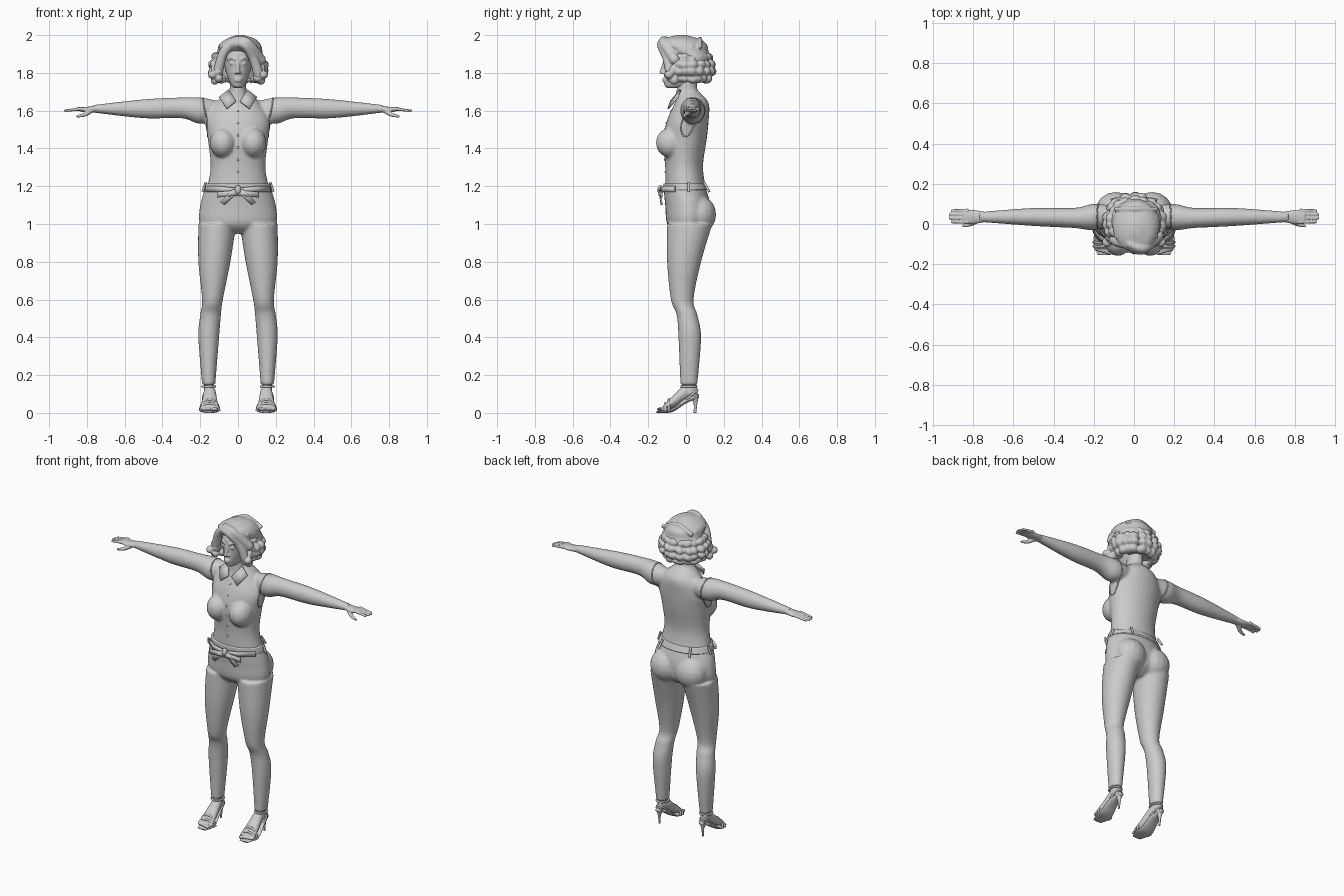
import bpy, bmesh, math, random
from mathutils import Vector, Matrix

random.seed(4)
cube = bpy.data.objects.get("Cube")
if cube:
    bpy.data.objects.remove(cube, do_unlink=True)

shade = (.6, .6, .6, 1)
grey = bpy.data.materials.new("plain grey")
grey.use_nodes = True
grey.diffuse_color = shade
grey.node_tree.nodes["Principled BSDF"].inputs["Base Color"].default_value = shade


def spline(rows, steps):
    """Smooth interpolation through rows of numbers."""
    rows = [Vector(row) for row in rows]
    last = len(rows) - 1
    out = []
    for i in range(last):
        start, end = rows[i], rows[i + 1]
        leave = (end - rows[max(i - 1, 0)]) / 2
        arrive = (rows[min(i + 2, last)] - start) / 2
        for k in range(steps):
            t = k / steps
            u = 1 - t
            out.append(start * (1 + 2 * t) * u * u + leave * t * u * u
                       + end * t * t * (1 + 2 * u) - arrive * t * t * u)
    return out + [rows[last]]


def sides_of(mirror):
    return (1, -1) if mirror else (1,)


def tube(bm, axis, rings, mirror=False, count=32, steps=6):
    """Loft of ovals; each ring is position, then low and high of the two other axes."""
    for side in sides_of(mirror):
        loops = []
        for t, a_low, a_high, b_low, b_high in spline(rings, steps):
            loop = []
            for i in range(count):
                turn = math.tau * i / count
                a = (a_low + a_high + (a_high - a_low) * math.cos(turn)) / 2
                b = (b_low + b_high + (b_high - b_low) * math.sin(turn)) / 2
                x, y, z = {"x": (t, a, b), "y": (a, t, b), "z": (a, b, t)}[axis]
                loop.append(bm.verts.new((x * side, y, z)))
            loops.append(loop)
        for low, high in zip(loops, loops[1:]):
            for i in range(count):
                j = (i + 1) % count
                bm.faces.new((low[i], low[j], high[j], high[i]))
        bm.faces.new(loops[0])
        bm.faces.new(loops[-1])


def column(bm, rings):
    """Upright centred loft; each ring is height, half width, front and back."""
    tube(bm, "z", [(z, -half, half, front, back) for z, half, front, back in rings])


def ball(bm, at, size, mirror=False, tilt=0):
    for side in sides_of(mirror):
        place = Matrix.Translation((at[0] * side, at[1], at[2]))
        matrix = place @ Matrix.Rotation(tilt * side, 4, "Y") @ Matrix.Diagonal((*size, 1))
        bmesh.ops.create_uvsphere(bm, u_segments=16, v_segments=10, radius=1, matrix=matrix)


def strand(bm, points, first, last, mirror=False):
    """Chain of overlapping balls with a tapering radius."""
    path = spline(points, 8)
    for i, point in enumerate(path):
        radius = first + (last - first) * i / (len(path) - 1)
        ball(bm, point, (radius, radius, radius), mirror)


def finish(bm, name, voxel=0, relax=0):
    """Turn the bmesh into a smooth object, blending its volumes if asked."""
    bmesh.ops.recalc_face_normals(bm, faces=bm.faces)
    mesh = bpy.data.meshes.new(name)
    bm.to_mesh(mesh)
    bm.free()
    mesh.materials.append(grey)
    mesh.shade_smooth()
    part = bpy.data.objects.new(name, mesh)
    bpy.context.collection.objects.link(part)
    if voxel:
        blend = part.modifiers.new("blend", "REMESH")
        blend.mode, blend.voxel_size, blend.use_smooth_shade = "VOXEL", voxel, True
        soften = part.modifiers.new("soften", "SMOOTH")
        soften.factor, soften.iterations = .5, relax
    return part


def cord(name, points, radius, closed=False, mirror=False):
    for side in sides_of(mirror):
        curve = bpy.data.curves.new(name, "CURVE")
        curve.dimensions, curve.bevel_depth, curve.bevel_resolution = "3D", radius, 2
        line = curve.splines.new("POLY")
        line.points.add(len(points) - 1)
        for knot, (x, y, z) in zip(line.points, points):
            knot.co = (x * side, y, z, 1)
        line.use_cyclic_u = closed
        curve.materials.append(grey)
        prefix = ("left_" if side > 0 else "right_") if mirror else ""
        bpy.context.collection.objects.link(bpy.data.objects.new(prefix + name, curve))


def arc(centre, size, sweep):
    """Points on an oval; depth and height both rise with the sine."""
    turns = [sweep * i / 24 for i in range(24)] if sweep > 4 else [sweep * i / 12 for i in range(13)]
    return [(centre[0] + size[0] * math.cos(a), centre[1] + size[1] * math.sin(a),
             centre[2] + size[2] * math.sin(a)) for a in turns]


def ribbon(name, points, width):
    """Mirrored strip of cloth from an edge line and the vector across it."""
    bm = bmesh.new()
    for side in sides_of(True):
        flip = Vector((side, 1, 1))
        edge = [Vector(p) for p in points]
        pairs = [(bm.verts.new(p * flip), bm.verts.new((p + Vector(width)) * flip)) for p in edge]
        for (a, b), (c, d) in zip(pairs, pairs[1:]):
            bm.faces.new((a, b, d, c))
    part = finish(bm, name)
    cloth = part.modifiers.new("cloth", "SOLIDIFY")
    cloth.thickness, cloth.offset = .009, 0


# Torso, neck, bust and arms
bm = bmesh.new()
column(bm, [(1.17, .17, -.11, .11), (1.3, .145, -.11, .09), (1.45, .16, -.12, .11),
            (1.55, .17, -.1, .12), (1.64, .12, -.06, .12), (1.7, .05, -.04, .07)])
column(bm, [(1.6, .06, -.06, .08), (1.7, .045, -.05, .06), (1.8, .045, -.05, .06)])
ball(bm, (.08, -.08, 1.43), (.07, .08, .08), True)
tube(bm, "x", [(.1, 0, .09, 1.55, 1.65), (.2, -.03, .1, 1.53, 1.67), (.3, -.02, .08, 1.56, 1.67),
               (.5, -.01, .08, 1.56, 1.66), (.77, .01, .06, 1.59, 1.63)], True)
body = finish(bm, "torso_and_arms", .008, 5)

# Hands
bm = bmesh.new()
tube(bm, "x", [(.74, .01, .06, 1.59, 1.63), (.8, 0, .07, 1.59, 1.62), (.85, 0, .07, 1.6, 1.62)], True)
for i in range(4):
    y = .01 + .019 * i
    tip = .92 - .01 * abs(i - 1.5)
    strand(bm, [(.83, y, 1.61), (tip, y, 1.6)], .01, .007, True)
strand(bm, [(.78, .02, 1.6), (.81, 0, 1.58), (.85, -.01, 1.57)], .015, .007, True)
finish(bm, "hands", .004, 2)

# Trousers
bm = bmesh.new()
column(bm, [(1.2, .17, -.12, .1), (1.1, .2, -.11, .13), (1, .2, -.1, .12), (.95, .11, -.05, .06)])
tube(bm, "z", [(1, .01, .21, -.1, .14), (.8, .04, .21, -.1, .08), (.6, .08, .19, -.08, .04),
               (.52, .09, .2, -.05, .06), (.4, .1, .21, -.04, .08), (.15, .12, .19, -.03, .06)], True)
ball(bm, (.09, .07, 1.05), (.1, .09, .1), True)
finish(bm, "trousers", .008, 4)

# Feet with toes
bm = bmesh.new()
tube(bm, "z", [(.2, .13, .18, -.02, .05), (.1, .13, .18, -.02, .06)], True)
tube(bm, "y", [(.06, .14, .17, .09, .13), (0, .12, .18, .07, .15),
               (-.06, .11, .19, .03, .1), (-.12, .1, .2, .01, .04)], True)
for i in range(5):
    ball(bm, (.117 + .018 * i, -.136 + .005 * i, .02), (.01, .02, .01), True)
finish(bm, "feet", .005, 2)

# Shoes: sole, heel and straps
bm = bmesh.new()
tube(bm, "y", [(.07, .14, .17, .08, .1), (0, .12, .19, .05, .08), (-.06, .11, .2, .01, .03),
               (-.1, .1, .2, 0, .02), (-.155, .12, .18, 0, .01)], True)
tube(bm, "z", [(0, .15, .16, .04, .055), (.05, .147, .163, .04, .06), (.1, .13, .18, .02, .07)], True)
finish(bm, "shoe_soles_and_heels")
cord("ankle_strap", arc((.155, .015, .14), (.034, .04, 0), math.tau), .006, True, True)
cord("heel_strap", arc((.155, 0, .07), (.03, .06, .05), math.pi), .006, False, True)
for y, rise in ((-.11, .04), (-.09, .06)):
    cord("toe_strap", arc((.15, y, .01), (.05, 0, rise), math.pi), .007, False, True)

# Head and facial features
bm = bmesh.new()
column(bm, [(1.72, .02, -.1, -.04), (1.74, .04, -.115, .03), (1.82, .068, -.115, .08),
            (1.9, .073, -.115, .09), (1.97, .04, -.07, .05)])
strand(bm, [(0, -.11, 1.87), (0, -.13, 1.805)], .008, .011)
ball(bm, (.012, -.118, 1.8), (.008, .01, .007), True)
for z in (1.757, 1.768):
    ball(bm, (0, -.116, z), (.02, .01, .006))
ball(bm, (.03, -.104, 1.85), (.015, .01, .009), True)
strand(bm, [(.015, -.114, 1.87), (.035, -.11, 1.88), (.055, -.09, 1.87)], .007, .004, True)
finish(bm, "head", .005, 2)

# Hair: crown and swept waves
bm = bmesh.new()
tube(bm, "z", [(1.77, -.1, .1, 0, .11), (1.87, -.12, .13, -.03, .13), (1.91, -.11, .13, -.1, .12),
               (1.95, -.1, .12, -.14, .11), (1.98, -.06, .09, -.12, .07), (2, -.01, .03, -.05, 0)])
for path in (
        [(-.04, -.1, 1.95), (.03, -.13, 1.95), (.08, -.1, 1.88), (.11, -.08, 1.79)],
        [(-.02, -.1, 1.97), (.05, -.12, 1.96), (.12, -.06, 1.87)],
        [(-.04, -.1, 1.95), (-.08, -.09, 1.9), (-.11, -.07, 1.79)]):
    strand(bm, path, .022, .028)
for i in range(4):
    y = .045 * i - .06
    strand(bm, [(-.09, y, 1.94), (.01, y, 1.98), (.11, y, 1.94)], .012, .012)
finish(bm, "hair_crown", .006, 2)

# Hair: rows of curls around the back, clusters beside the face
bm = bmesh.new()
for row in range(4):
    spread = .11 + .025 * math.sin(math.pi * row / 3)
    for i in range(13):
        a = math.radians(-30 + 20 * (i + random.uniform(-.2, .2)))
        r = random.uniform(.024, .03)
        spot = (spread * math.cos(a), .015 + spread * .88 * math.sin(a), 1.77 + .037 * row)
        ball(bm, spot, (r * 1.15, r * 1.1, r * .9), tilt=random.uniform(-.6, .6))
for side in sides_of(True):
    for i in range(5):
        a = math.tau * i / 5
        spot = (side * (.117 + .017 * math.cos(a)), -.075 - .015 * math.cos(a * 2), 1.79 + .03 * math.sin(a))
        ball(bm, spot, (.025, .025, .022), tilt=a)
finish(bm, "hair_curls", .005, 1)

# Collar
ribbon("collar_front", [(.05, -.03, 1.71), (.01, -.08, 1.65)], (.05, -.015, -.04))
bm = bmesh.new()
column(bm, [(1.66, .07, -.04, .1), (1.7, .053, -.04, .07)])
finish(bm, "collar_back")

# Armhole hems and buttons, laid on the body surface
bpy.context.view_layer.update()
skin = body.evaluated_get(bpy.context.evaluated_depsgraph_get())
for side in sides_of(True):
    hem = []
    for i in range(40):
        a = math.tau * i / 40
        ray = Vector((0, math.cos(a), math.sin(a)))
        centre = Vector((side * (.172 + .012 * ray.z), .03, 1.585))
        hit, spot, normal, face = skin.ray_cast(centre + ray * .3, -ray)
        if hit:
            hem.append(spot)
    cord(("left" if side > 0 else "right") + "_armhole_hem", hem, .004, True)
bm = bmesh.new()
for i in range(6):
    hit, spot, normal, face = skin.ray_cast(Vector((0, -1, 1.6 - .065 * i)), Vector((0, 1, 0)))
    if hit:
        ball(bm, spot, (.006, .004, .006))
finish(bm, "shirt_buttons")

# Waistband, belt loops and tied sash
bm = bmesh.new()
column(bm, [(1.18, .18, -.12, .12), (1.215, .17, -.12, .105)])
finish(bm, "waistband")
cord("back_belt_loop", [(.1, .095, 1.22), (.11, .124, 1.17)], .007, False, True)
cord("side_belt_loop", [(.17, .015, 1.22), (.187, .015, 1.17)], .007, False, True)
ribbon("sash", [(.17, -.06, 1.2), (.09, -.12, 1.2), (0, -.135, 1.19)], (0, 0, -.03))
ribbon("bow_loop", [(0, -.14, 1.18), (.11, -.13, 1.17)], (0, 0, -.03))
ribbon("bow_tail", [(0, -.14, 1.17), (.07, -.13, 1.1)], (.025, 0, .015))
bm = bmesh.new()
ball(bm, (0, -.135, 1.18), (.017, .016, .026))
finish(bm, "sash_knot")
